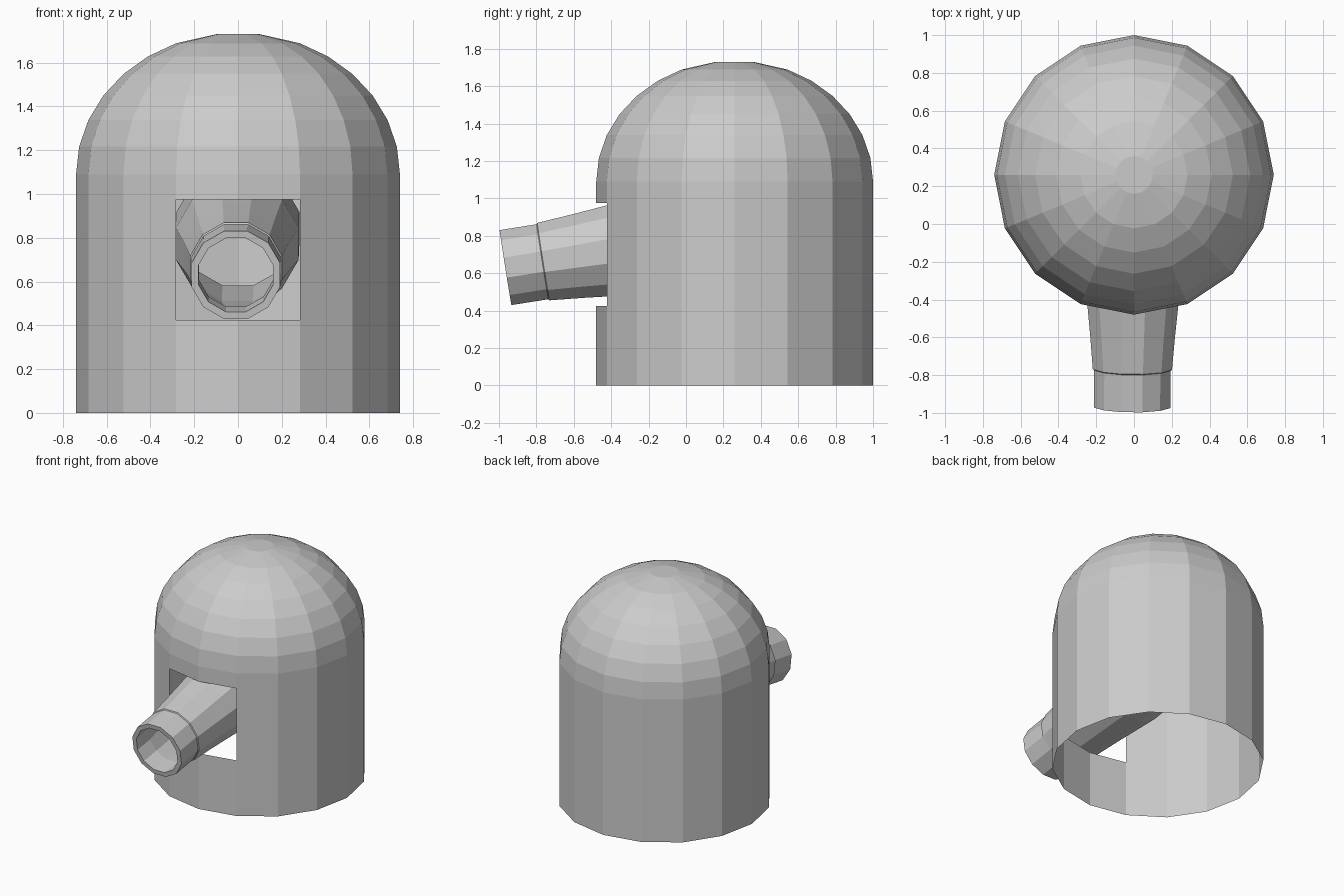
import bpy, bmesh, math
from mathutils import Vector

cube = bpy.data.objects.get("Cube")
if cube:
    bpy.data.objects.remove(cube, do_unlink=True)

# One plain grey for everything
GREY = (0.6, 0.6, 0.6, 1.0)
mat = bpy.data.materials.new("plain grey")
mat.use_nodes = True
mat.diffuse_color = GREY
mat.node_tree.nodes["Principled BSDF"].inputs["Base Color"].default_value = GREY


def lathe(name, profile, sides, turn=0.0, cap_end=False, closed=False):
    """Spin (radius, height) points about local z into flat-shaded faces."""
    bm = bmesh.new()
    rings = []
    for r, h in profile:
        rings.append([bm.verts.new((r * math.cos(turn + math.tau * i / sides),
                                    r * math.sin(turn + math.tau * i / sides), h))
                      for i in range(sides)])
    pairs = list(zip(rings, rings[1:]))
    if closed:
        pairs.append((rings[-1], rings[0]))
    for a, b in pairs:
        for i in range(sides):
            j = (i + 1) % sides
            bm.faces.new((a[i], a[j], b[j], b[i]))
    if cap_end:
        bm.faces.new(rings[-1])
    mesh = bpy.data.meshes.new(name)
    bm.to_mesh(mesh)
    bm.free()
    mesh.materials.append(mat)
    obj = bpy.data.objects.new(name, mesh)
    bpy.context.collection.objects.link(obj)
    return obj


# Turret shell: open-bottomed wall with a slightly flattened dome
R, WALL_TOP, RISE = 0.74, 1.09, 0.648
profile = [(R, 0.0), (R, 0.425), (R, 0.975)]
for k in range(7):
    a = math.radians(11.25 * k)
    profile.append((R * math.cos(a), WALL_TOP + RISE * math.sin(a)))
profile.append((0.10, 1.73))
shell = lathe("turret_shell", profile, 16, cap_end=True)
shell.location = (0, 0.26, 0)

# Gun port: remove the two front wall panels between the port heights
bm = bmesh.new()
bm.from_mesh(shell.data)
port = []
for f in bm.faces:
    c = f.calc_center_median()
    if 0.43 < c.z < 0.97 and abs(c.x) < 0.2 and c.y < 0:
        port.append(f)
bmesh.ops.delete(bm, geom=port, context='FACES')
bm.to_mesh(shell.data)
bm.free()

# Barrel: thin tapered tube with a thicker muzzle, tilted slightly downwards
muzzle = Vector((-0.01, -0.965, 0.63))
breech = Vector((0.0, 0.40, 0.845))
axis = breech - muzzle
L = axis.length
tube = [(0.21, 0.0), (0.21, 0.20), (0.217, 0.205), (0.232, 0.38),
        (0.25, 0.56), (0.29, 0.92), (0.29, L),
        (0.275, L), (0.275, 0.92), (0.215, 0.38), (0.176, 0.15), (0.176, 0.0)]
barrel = lathe("gun_barrel", tube, 12, turn=math.radians(15), closed=True)
barrel.location = muzzle
barrel.rotation_euler = axis.to_track_quat('Z', 'Y').to_euler()

# Outward normals
for obj in (shell, barrel):
    bm = bmesh.new()
    bm.from_mesh(obj.data)
    bmesh.ops.recalc_face_normals(bm, faces=bm.faces)
    bm.to_mesh(obj.data)
    bm.free()
